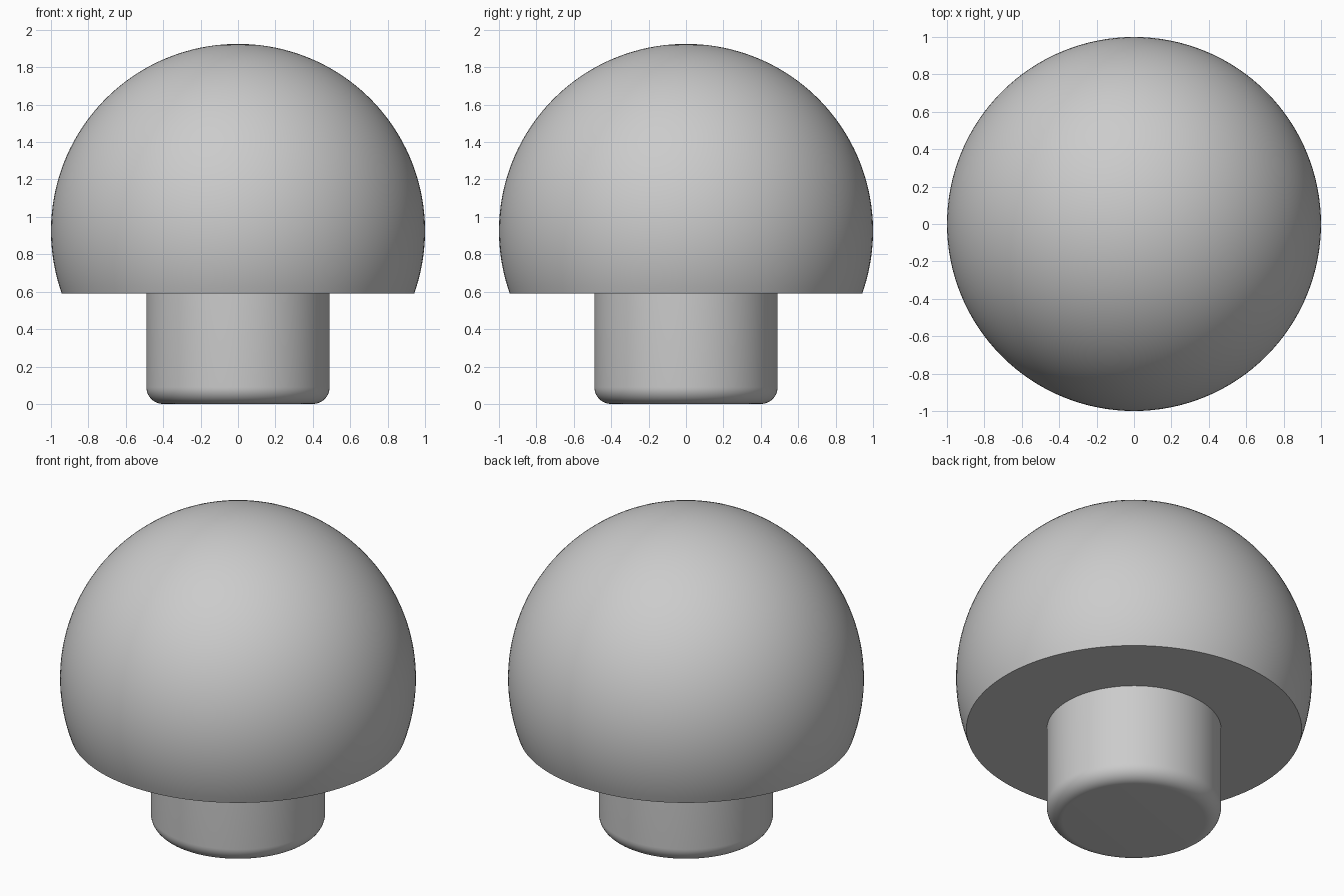
import bpy
import bmesh
from math import asin, cos, sin, pi, radians

SEGMENTS = 128
RADIUS, CENTRE_Z, RIM_Z = 1.0, 0.925, 0.59
STEM_RADIUS, FILLET = 0.49, 0.09

cube = bpy.data.objects.get("Cube")
if cube:
    bpy.data.objects.remove(cube, do_unlink=True)

grey = bpy.data.materials.new("plain grey")
grey.use_nodes = True
grey.diffuse_color = (0.6, 0.6, 0.6, 1)
grey.node_tree.nodes["Principled BSDF"].inputs["Base Color"].default_value = (0.6, 0.6, 0.6, 1)


def arc(radius, cx, cz, start, end, steps):
    """Points (r, z) along a circular arc."""
    angles = [start + (end - start) * i / steps for i in range(steps + 1)]
    return [(cx + radius * cos(a), cz + radius * sin(a)) for a in angles]


def lathe(name, profile):
    """Revolve an (r, z) profile about the z axis."""
    bm = bmesh.new()
    verts = [bm.verts.new((r, 0, z)) for r, z in profile]
    edges = [bm.edges.new(pair) for pair in zip(verts, verts[1:])]
    bmesh.ops.spin(bm, geom=verts + edges, cent=(0, 0, 0), axis=(0, 0, 1),
                   angle=2 * pi, steps=SEGMENTS, use_duplicate=False)
    bmesh.ops.remove_doubles(bm, verts=bm.verts, dist=1e-5)
    bmesh.ops.recalc_face_normals(bm, faces=bm.faces)
    mesh = bpy.data.meshes.new(name)
    bm.to_mesh(mesh)
    bm.free()
    mesh.materials.append(grey)
    obj = bpy.data.objects.new(name, mesh)
    bpy.context.collection.objects.link(obj)
    bpy.ops.object.select_all(action="DESELECT")
    obj.select_set(True)
    bpy.context.view_layer.objects.active = obj
    bpy.ops.object.shade_smooth_by_angle(angle=radians(30))
    return obj


# Domed cap: a sphere cut flat underneath, open where the stem joins
rim_angle = asin((RIM_Z - CENTRE_Z) / RADIUS)
dome = arc(RADIUS, 0, CENTRE_Z, rim_angle, pi / 2, 48)
dome[-1] = (0, CENTRE_Z + RADIUS)
lathe("domed_cap", [(STEM_RADIUS, RIM_Z)] + dome)

# Stem: a cylinder with a rounded bottom edge
fillet = arc(FILLET, STEM_RADIUS - FILLET, FILLET, -pi / 2, 0, 12)
lathe("stem", [(0, 0)] + fillet + [(STEM_RADIUS, RIM_Z)])
